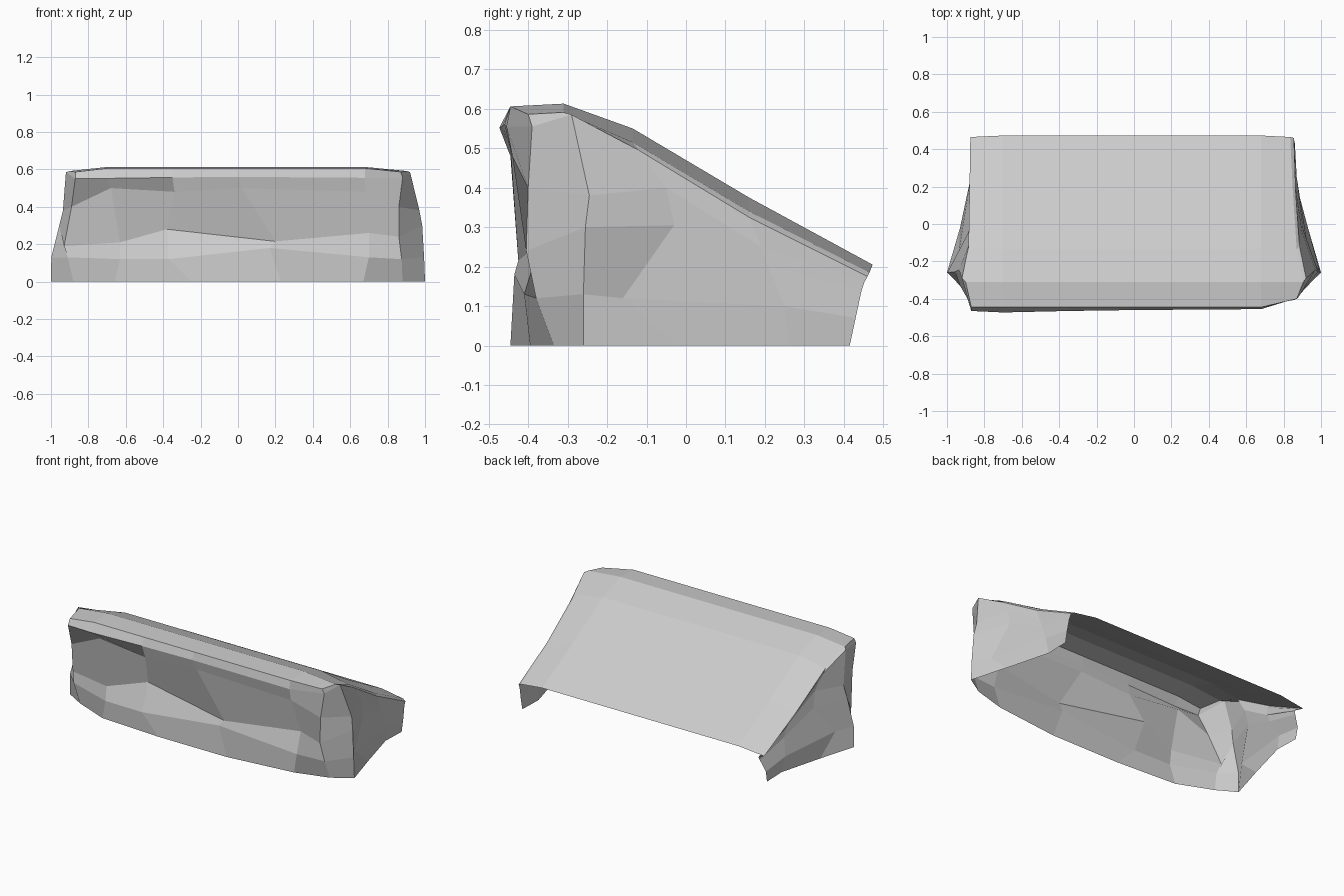
import bpy

# Side skirt columns (right half, back to front), each listed bottom to top
side = [
    [(.86, .415, 0), (.86, .43, .07), (.857, .445, .14), (.855, .452, .16), (.855, .46, .175)],
    [(.855, .26, 0), (.87, .25, .10), (.865, .21, .20), (.865, .19, .25), (.865, .16, .325)],
    [(.93, -.02, 0), (.935, -.16, .12), (.905, -.03, .305), (.90, -.05, .40), (.885, -.12, .495)],
    [(1, -.26, 0), (.995, -.26, .13), (.985, -.255, .30), (.97, -.245, .38), (.92, -.29, .585)],
]
# Front skirt columns with soft folds, right to left, bottom to top
front = [
    [(.88, -.335, 0), (.875, -.38, .12), (.86, -.405, .24), (.86, -.40, .40), (.88, -.39, .555)],
    [(.67, -.395, 0), (.70, -.41, .13), (.70, -.37, .26), (.68, -.44, .48), (.68, -.455, .555)],
    [(.23, -.445, 0), (.17, -.435, .18), (.20, -.425, .215), (.02, -.445, .50), (.0, -.46, .56)],
    [(-.25, -.445, 0), (-.37, -.435, .12), (-.38, -.36, .28), (-.34, -.445, .48), (-.35, -.465, .557)],
    [(-.66, -.42, 0), (-.63, -.43, .12), (-.63, -.42, .21), (-.68, -.42, .50), (-.70, -.473, .552)],
    [(-.88, -.33, 0), (-.91, -.35, .13), (-.93, -.33, .19), (-.89, -.40, .40), (-.87, -.465, .55)],
]
# Left skirt mirrors the right, pulled in slightly at mid height
pull = [1, 1.003, .97, .965, 1]
left = [[(-x * p, y, z) for (x, y, z), p in zip(col, pull)] for col in reversed(side)]
skirt = side + front + left

# Sloping top sheet: (y, crown height, left half width, right half width, edge drop)
rows = [(-.445, .606, .87, .87, .02), (-.31, .613, .90, .905, .022), (-.135, .55, .885, .87, .035),
        (.16, .375, .88, .85, .035), (.473, .205, .875, .835, .02)]
cols = [-1, -.70, -.35, 0, .68, 1]
sheet = []
for r, (y, z, wl, wr, drop) in enumerate(rows):
    for x in cols:
        edge = abs(x) == 1
        py = -.40 if (r == 0 and x == 1) else y - (.008 if edge and r == 4 else 0)
        px = -wl if x == -1 else wr if x == 1 else x
        sheet.append((px, py, z - drop if edge else z))

# Join the skirt columns to the border of the sheet
verts, faces = list(sheet), []
nc, nr = len(cols), len(rows)
for r in range(nr - 1):
    for c in range(nc - 1):
        a = r * nc + c
        faces.append((a, a + 1, a + nc + 1, a + nc))
border = ([r * nc + nc - 1 for r in range(nr - 1, 0, -1)]
          + list(range(nc - 1, -1, -1))
          + [r * nc for r in range(1, nr)])
ids = []
for col, top in zip(skirt, border):
    start = len(verts)
    verts += col
    ids.append(list(range(start, start + len(col))) + [top])
for a, b in zip(ids, ids[1:]):
    for l in range(len(a) - 1):
        faces.append((a[l], a[l + 1], b[l + 1], b[l]))

# Centre on y and build the open-backed cover
ys = [v[1] for v in verts]
mid = (min(ys) + max(ys)) / 2
mesh = bpy.data.meshes.new("draped_cover")
mesh.from_pydata([(x, y - mid, z) for x, y, z in verts], [], faces)
mesh.update()
cover = bpy.data.objects.new("draped_cover", mesh)
bpy.context.collection.objects.link(cover)
